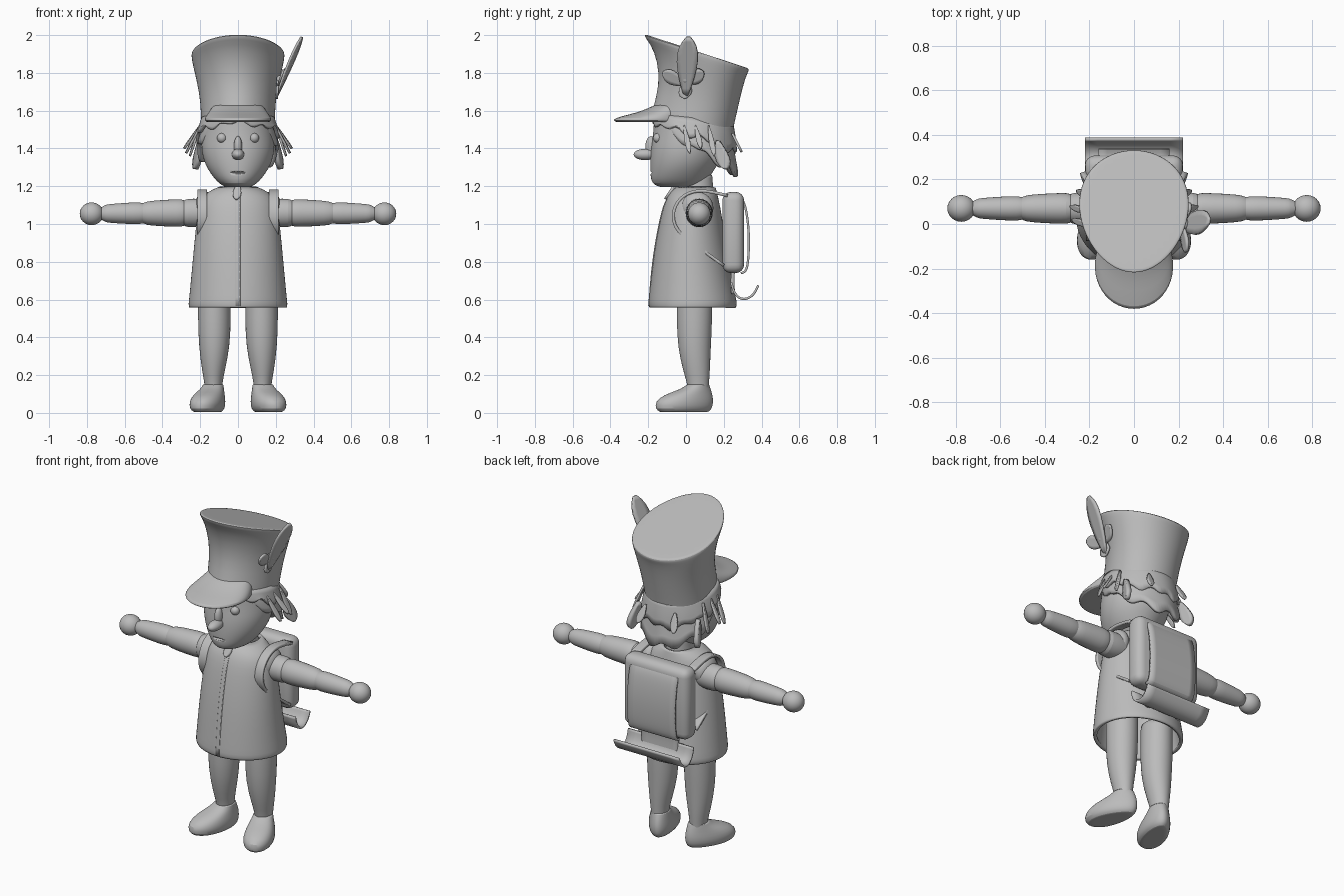
import bpy, bmesh, math
from mathutils import Vector

cube = bpy.data.objects.get("Cube")
if cube:
    bpy.data.objects.remove(cube, do_unlink=True)

grey = bpy.data.materials.new("plain grey")
grey.use_nodes = True
grey.diffuse_color = (0.5, 0.5, 0.5, 1)
grey.node_tree.nodes["Principled BSDF"].inputs["Base Color"].default_value = (0.5, 0.5, 0.5, 1)


def finish(name, bm, subsurf=0, thick=0, loc=(0, 0, 0), turn=0):
    """Turn a bmesh into a smooth grey object."""
    bmesh.ops.recalc_face_normals(bm, faces=bm.faces)
    mesh = bpy.data.meshes.new(name)
    bm.to_mesh(mesh)
    bm.free()
    obj = bpy.data.objects.new(name, mesh)
    bpy.context.collection.objects.link(obj)
    obj.location = loc
    obj.rotation_euler.z = turn
    mesh.materials.append(grey)
    if subsurf:
        mod = obj.modifiers.new("round", 'SUBSURF')
        mod.levels = mod.render_levels = subsurf
        mod.boundary_smooth = 'PRESERVE_CORNERS'
    if thick:
        mod = obj.modifiers.new("thick", 'SOLIDIFY')
        mod.thickness = thick
        mod.offset = 0
    bpy.ops.object.select_all(action='DESELECT')
    obj.select_set(True)
    bpy.context.view_layer.objects.active = obj
    bpy.ops.object.shade_smooth_by_angle(angle=math.radians(50))
    return obj


def loft(name, rings, n=24, egg=0, along_x=False, caps=True, hem=None, level=1, **kw):
    """Skin oval rings (height, centre x, front y, back y, half width, slope)."""
    bm = bmesh.new()
    loops = []
    for i, (z, cx, yf, yb, rx, *slope) in enumerate(rings):
        loop = []
        for k in range(n):
            a = math.tau * k / n
            dy = math.sin(a) * (yb - yf) / 2
            x = cx + rx * math.cos(a) * (1 + egg * math.sin(a))
            h = z + (slope[0] * dy if slope else 0)
            if hem and i == 0:
                h += hem(k)
            y = (yf + yb) / 2 + dy
            loop.append(bm.verts.new((h, y, x) if along_x else (x, y, h)))
        loops.append(loop)
    for a, b in zip(loops, loops[1:]):
        for k in range(n):
            bm.faces.new((a[k], a[k - 1], b[k - 1], b[k]))
    if caps:
        for loop in (loops[0], loops[-1]):
            bmesh.ops.inset_individual(bm, faces=[bm.faces.new(loop)], thickness=0.012)
    return finish(name, bm, subsurf=level, **kw)


def ball(name, loc, size):
    bm = bmesh.new()
    bmesh.ops.create_uvsphere(bm, u_segments=24, v_segments=16, radius=1)
    bmesh.ops.scale(bm, vec=size, verts=bm.verts)
    return finish(name, bm, loc=loc)


def sheet(name, path, x0, x1, thick):
    """Curved strip: a side path of (y, z) points, spanning x0 to x1."""
    bm = bmesh.new()
    rows = [[bm.verts.new((x, y, z)) for x in (x0, (x0 + x1) / 2, x1)] for y, z in path]
    for a, b in zip(rows, rows[1:]):
        for k in (0, 1):
            bm.faces.new((a[k], a[k + 1], b[k + 1], b[k]))
    return finish(name, bm, subsurf=2, thick=thick)


def leaf(name, base, tip, side, thick=0.012):
    """Flat pointed blade from base to tip; side gives its half width."""
    bm = bmesh.new()
    base, tip, side = Vector(base), Vector(tip), Vector(side)
    rows = []
    for t, w in ((0, .2), (.25, .7), (.6, 1.1), (.85, .9), (1, .2)):
        mid = base.lerp(tip, t)
        rows.append([bm.verts.new(mid + side * w * s) for s in (-1, 0, 1)])
    for a, b in zip(rows, rows[1:]):
        for k in (0, 1):
            bm.faces.new((a[k], a[k + 1], b[k + 1], b[k]))
    return finish(name, bm, subsurf=1, thick=thick)


# Head with carved eye sockets and mouth
head = loft("head", [(1.195, 0, -.13, .08, .06), (1.21, 0, -.185, .1, .10), (1.27, 0, -.19, .14, .15),
                     (1.33, 0, -.192, .18, .182), (1.40, 0, -.188, .20, .197),
                     (1.47, 0, -.175, .21, .193), (1.58, 0, -.17, .21, .18)], level=2)
cutters = [ball("socket_cutter", (s * .085, -.192, 1.455), (.036, .034, .034)) for s in (1, -1)]
cutters.append(ball("mouth_cutter", (0, -.195, 1.272), (.06, .02, .007)))
for c in cutters:
    mod = head.modifiers.new("carve", 'BOOLEAN')
    mod.operation = 'DIFFERENCE'
    mod.object = c
    bpy.context.view_layer.objects.active = head
for mod in list(head.modifiers):
    bpy.context.view_layer.objects.active = head
    bpy.ops.object.modifier_apply(modifier=mod.name)
for c in cutters:
    bpy.data.objects.remove(c, do_unlink=True)
ball("nose", (0, -.215, 1.368), (.034, .062, .03))
ball("nose_bridge", (0, -.185, 1.41), (.022, .03, .055))
for s in (1, -1):
    ball("eye", (s * .085, -.148, 1.455), (.026, .026, .026))
loft("neck", [(1.12, 0, -.04, .15, .085), (1.18, 0, -.03, .145, .075), (1.26, 0, -.03, .14, .075)])

# Hat with flared slanted crown and visor
loft("hat", [(1.52, 0, -.185, .25, .192, -.12), (1.535, 0, -.19, .252, .194, -.12),
             (1.65, 0, -.155, .277, .198, -.14), (1.75, 0, -.14, .297, .215, -.2),
             (1.85, 0, -.168, .318, .238, -.29), (1.895, 0, -.215, .332, .246, -.325),
             (1.91, 0, -.222, .334, .246, -.33), (1.914, 0, -.21, .325, .238, -.33)], egg=.12, n=32)
loft("visor", [(1.54, 0, -.37, .02, .165), (1.546, 0, -.385, .03, .178), (1.56, 0, -.385, .03, .178),
               (1.58, 0, -.30, .03, .165), (1.60, 0, -.23, .03, .15), (1.63, 0, -.165, .03, .13)], egg=-.05)

# Ragged hair in two layers, with loose locks
loft("upper_hair", [(1.46, 0, -.17, .262, .214, -.36), (1.50, 0, -.175, .257, .206, -.2),
                    (1.56, 0, -.165, .24, .185, -.1)], n=40, caps=False, thick=.018,
     hem=lambda k: .022 * math.sin(k * 1.9) + .012 * math.sin(k * .9))
loft("lower_hair", [(1.39, 0, -.14, .268, .208, -.62), (1.45, 0, -.15, .25, .2, -.4),
                    (1.52, 0, -.15, .235, .18, -.1)], n=40, caps=False, thick=.018,
     hem=lambda k: .025 * math.sin(k * 1.3))
for s in (1, -1):
    leaf("side_lock", (s * .20, .17, 1.44), (s * .225, .21, 1.29), (s * .012, .035, 0), .025)
    for y, z, x in ((.0, 1.375, .275), (.06, 1.40, .285), (.13, 1.36, .255)):
        leaf("hair_strand", (s * .2, y - .01, 1.52), (s * x, y + .02, z), (0, .014, .004))
    leaf("back_strand", (s * .1, .245, 1.48), (s * .12, .295, 1.38), (.022, 0, 0))

# Leaf plume on the hat
leaf("plume_feather", (.205, .0, 1.68), (.338, .012, 1.99), (.012, .055, 0))
leaf("front_leaf", (.215, .0, 1.74), (.235, -.125, 1.80), (.012, .01, .035))
leaf("back_leaf", (.21, .0, 1.75), (.25, .095, 1.80), (.012, -.01, .035))
leaf("lower_leaf", (.21, -.01, 1.76), (.205, .0, 1.665), (0, .035, .01))
ball("plume_knot", (.225, .0, 1.765), (.022, .026, .022))

# Long coat, open at the hem
front_line = [(-.187, .565), (-.173, .75), (-.152, .9), (-.122, 1.05), (-.1, 1.12), (-.05, 1.19)]
loft("coat", [(.56, 0, -.185, .255, .25), (.575, 0, -.19, .262, .254), (.6, 0, -.188, .257, .25),
              (.75, 0, -.172, .225, .236), (.9, 0, -.152, .2, .222), (1.05, 0, -.122, .18, .207),
              (1.12, 0, -.1, .165, .195), (1.165, 0, -.075, .155, .155), (1.19, 0, -.04, .148, .09)],
     n=32, caps=False, thick=.02)
sheet("coat_front_edge", front_line, -.013, .012, .026)
leaf("collar_notch", (0, -.055, 1.21), (-.008, -.108, 1.13), (.022, 0, 0), .02)

for s in (1, -1):
    # Arms with elbow joint and round hand
    joints = [(.16, .07), (.20, .076), (.275, .077), (.285, .064), (.295, .075), (.36, .072), (.42, .069),
              (.49, .063), (.502, .05), (.514, .06), (.6, .056), (.69, .049), (.70, .046), (.73, .03)]
    loft("arm", [(s * x, 1.06 - x * .006, .07 - r * .95, .07 + r * .95, r) for x, r in joints], along_x=True)
    ball("hand", (s * .775, .07, 1.054), (.063, .06, .06))
    # Shoulder cap and pack strap
    ball("shoulder", (s * .175, .06, 1.085), (.055, .085, .085))
    sheet("pack_strap", [(.22, 1.15), (.12, 1.175), (.04, 1.178), (-.035, 1.14), (-.075, 1.06), (-.06, .98),
                         (.0, .92), (.09, .86), (.2, .78)], s * .165, s * .215, .016)
    # Legs and splayed shoes
    loft("leg", [(.11, s * .13, .01, .12, .045), (.16, s * .13, .005, .122, .048),
                 (.22, s * .13, -.015, .127, .06), (.35, s * .125, -.045, .132, .083),
                 (.5, s * .125, -.05, .14, .088), (.68, s * .125, -.05, .14, .085)])
    loft("shoe", [(.005, 0, -.21, .06, .06), (.02, 0, -.235, .083, .08), (.06, 0, -.235, .09, .084),
                  (.095, 0, -.19, .085, .074), (.125, 0, -.09, .075, .06), (.15, 0, -.055, .065, .053)],
         egg=-.18, loc=(s * .13, .06, 0), turn=s * .36)

# Backpack with bowed flap
bm = bmesh.new()
bmesh.ops.create_cube(bm, size=1)
bmesh.ops.scale(bm, vec=(.44, .115, .43), verts=bm.verts)
bmesh.ops.bevel(bm, geom=bm.edges[:], offset=.045, segments=4, profile=.5, affect='EDGES')
finish("backpack", bm, loc=(0, .25, .955))
sheet("pack_flap", [(.29, 1.14), (.31, 1.11), (.325, 1.04), (.335, .93), (.33, .8), (.318, .745), (.29, .74)],
      -.16, .16, .012)

# Curled tray hanging below the pack
sheet("tray", [(.24, .69), (.252, .64), (.28, .605), (.32, .6), (.36, .625), (.382, .675)], -.22, .22, .012)
sheet("tray_hanger", [(.25, .76), (.245, .70), (.25, .63)], -.12, .12, .02)
